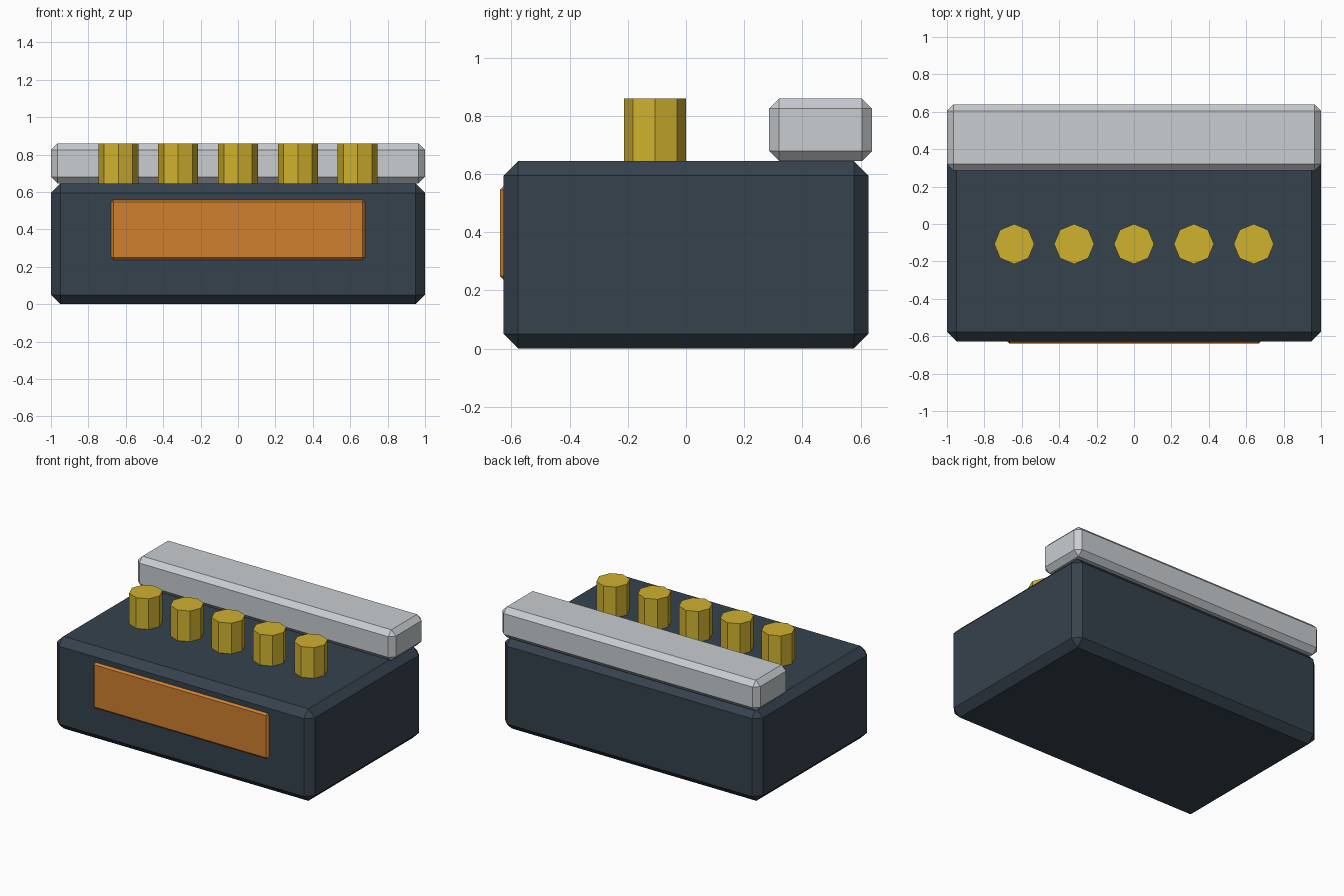
import bpy
import math

default_cube = bpy.data.objects.get("Cube")
if default_cube:
    bpy.data.objects.remove(default_cube, do_unlink=True)


def linear(value):
    c = value / 255
    return c / 12.92 if c <= 0.04045 else ((c + 0.055) / 1.055) ** 2.4


def make_material(name, rgb):
    mat = bpy.data.materials.new(name)
    mat.use_nodes = True
    color = [linear(v) for v in rgb] + [1.0]
    mat.diffuse_color = color
    mat.node_tree.nodes["Principled BSDF"].inputs["Base Color"].default_value = color
    return mat


def chamfered_box(name, low, high, chamfer, mat):
    center = [(a + b) / 2 for a, b in zip(low, high)]
    bpy.ops.mesh.primitive_cube_add(size=1, location=center)
    box = bpy.context.object
    box.name = name
    box.scale = [b - a for a, b in zip(low, high)]
    bpy.ops.object.transform_apply(location=False, rotation=False, scale=True)
    box.data.materials.append(mat)
    bevel = box.modifiers.new("chamfer", 'BEVEL')
    bevel.width = chamfer
    bevel.segments = 1
    return box


slate = make_material("dark slate", (54, 66, 77))
orange = make_material("orange", (207, 128, 47))
yellow = make_material("golden yellow", (208, 178, 47))
silver = make_material("light grey", (200, 205, 209))

BODY_TOP = 0.645
TOP = 0.86

# Main body, rear bar and front panel
chamfered_box("body", (-1, -0.627, 0), (1, 0.627, BODY_TOP), 0.05, slate)
chamfered_box("rear_bar", (-1, 0.285, BODY_TOP), (1, 0.64, TOP), 0.035, silver)
chamfered_box("front_panel", (-0.68, -0.64, 0.235), (0.68, -0.56, 0.56), 0.015, orange)

# Row of octagonal pegs
for i in range(5):
    bpy.ops.mesh.primitive_cylinder_add(
        vertices=8, radius=0.107, depth=TOP - BODY_TOP,
        location=((i - 2) * 0.32, -0.107, (TOP + BODY_TOP) / 2))
    peg = bpy.context.object
    peg.name = f"peg_{i + 1}"
    peg.data.materials.append(yellow)
